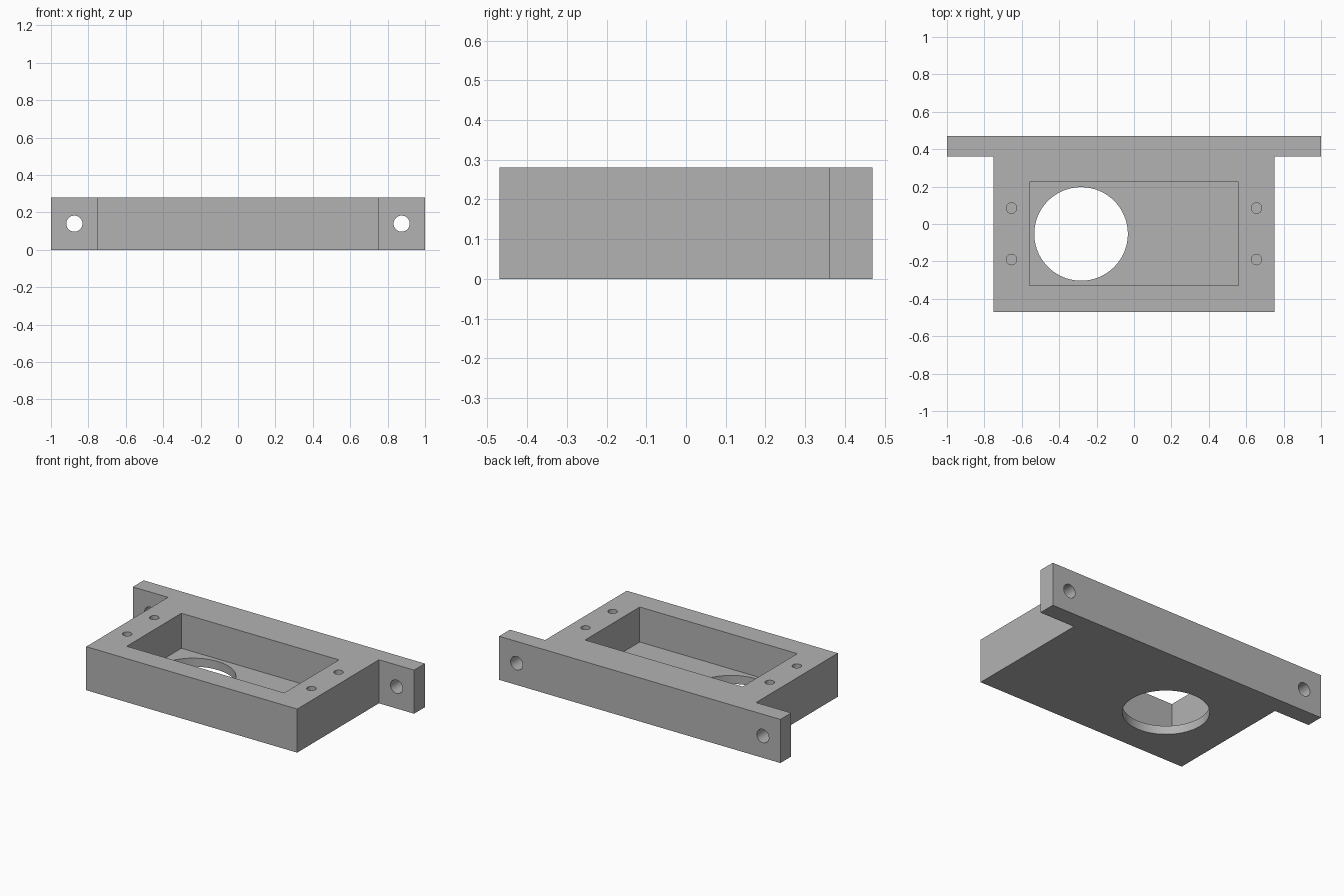
import bpy
import bmesh
from math import pi
from mathutils import Matrix, Vector

default = bpy.data.objects.get("Cube")
if default:
    bpy.data.objects.remove(default, do_unlink=True)

HEIGHT = 0.28
FLOOR = 0.055

grey = bpy.data.materials.new("plain grey")
grey.use_nodes = True
colour = (0.45, 0.45, 0.45, 1)
grey.diffuse_color = colour
grey.node_tree.nodes["Principled BSDF"].inputs["Base Color"].default_value = colour


def add_object(name, bm):
    bmesh.ops.recalc_face_normals(bm, faces=bm.faces)
    mesh = bpy.data.meshes.new(name)
    bm.to_mesh(mesh)
    bm.free()
    mesh.materials.append(grey)
    obj = bpy.data.objects.new(name, mesh)
    bpy.context.collection.objects.link(obj)
    return obj


def box(name, low, high):
    low, high = Vector(low), Vector(high)
    bm = bmesh.new()
    size = Matrix.Diagonal((high - low).to_4d())
    bmesh.ops.create_cube(bm, size=1, matrix=Matrix.Translation((low + high) / 2) @ size)
    return add_object(name, bm)


def cylinder(name, centre, radius, depth, sides, axis="Z"):
    bm = bmesh.new()
    turn = Matrix.Rotation(pi / 2, 4, "X") if axis == "Y" else Matrix.Identity(4)
    bmesh.ops.create_cone(bm, cap_ends=True, segments=sides, radius1=radius, radius2=radius,
                          depth=depth, matrix=Matrix.Translation(centre) @ turn)
    return add_object(name, bm)


# Bracket: T-shaped outline pulled up to full height
half = [(0.75, -0.47), (0.75, 0.36), (1, 0.36), (1, 0.47)]
outline = half + [(-x, y) for x, y in reversed(half)]
bm = bmesh.new()
base = bm.faces.new([bm.verts.new((x, y, 0)) for x, y in outline])
top = bmesh.ops.extrude_face_region(bm, geom=[base])["geom"]
bmesh.ops.translate(bm, vec=(0, 0, HEIGHT), verts=[v for v in top if isinstance(v, bmesh.types.BMVert)])
bracket = add_object("mounting_bracket", bm)

# Rectangular pocket and the round opening in its floor
cutters = [
    box("pocket_cutter", (-0.56, -0.33, FLOOR), (0.56, 0.225, 0.5)),
    cylinder("opening_cutter", (-0.283, -0.053, 0), 0.25, 0.4, 96),
]

# Flange holes and blind screw holes on both sides
for side in (-1, 1):
    cutters.append(cylinder("flange_hole_cutter", (side * 0.875, 0.415, 0.14), 0.043, 0.3, 48, "Y"))
    for y in (-0.19, 0.085):
        cutters.append(cylinder("screw_hole_cutter", (side * 0.655, y, 0.25), 0.028, 0.3, 32))

bpy.context.view_layer.objects.active = bracket
for cutter in cutters:
    cutter.hide_render = True
    cut = bracket.modifiers.new("cut", "BOOLEAN")
    cut.operation = "DIFFERENCE"
    cut.solver = "EXACT"
    cut.object = cutter
    bpy.ops.object.modifier_apply(modifier=cut.name)
    bpy.data.objects.remove(cutter, do_unlink=True)

# Smooth round walls, crisp edges
bpy.ops.object.select_all(action="DESELECT")
bracket.select_set(True)
bpy.ops.object.shade_smooth_by_angle()
